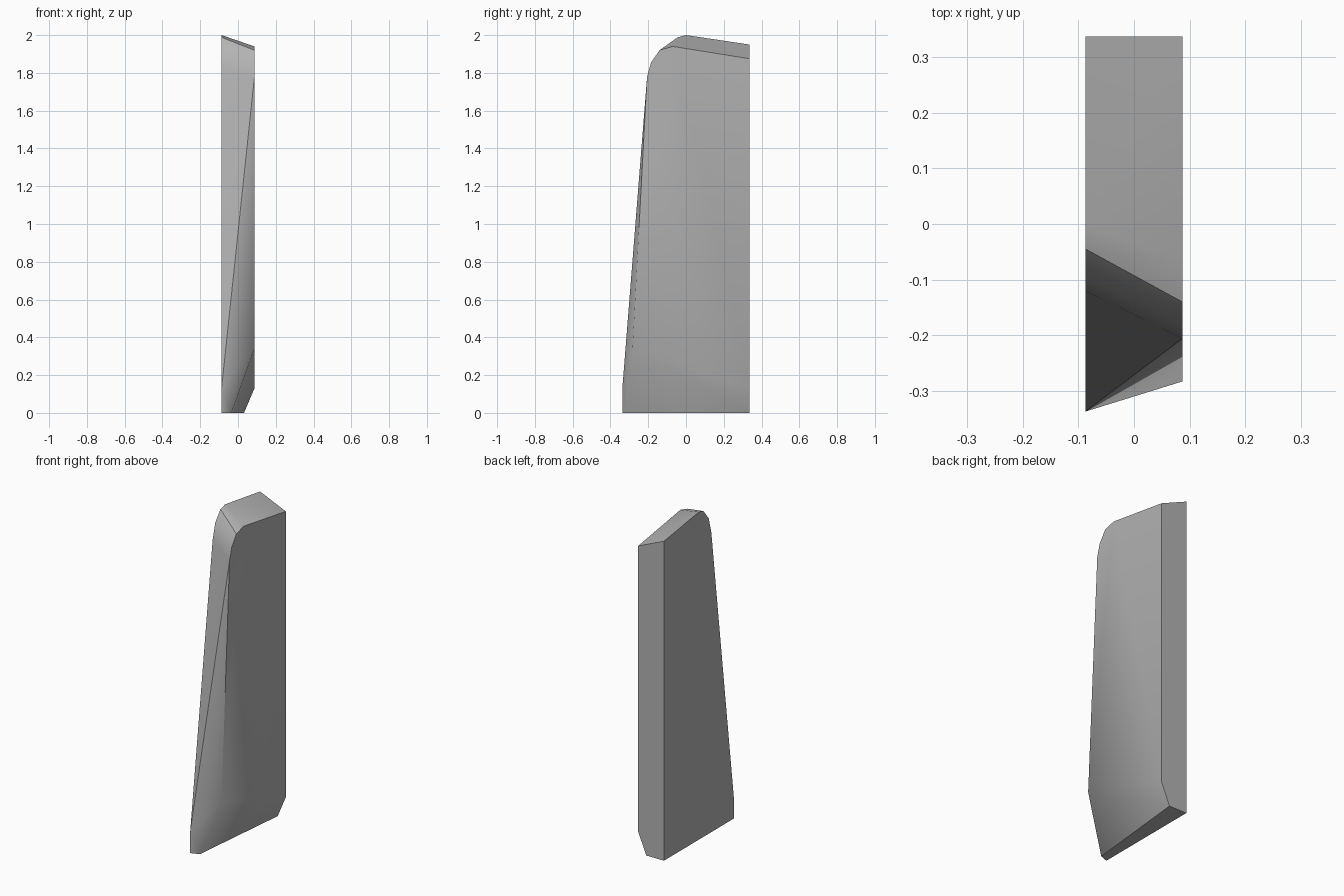
import bpy, bmesh, math

cube = bpy.data.objects.get("Cube")
if cube:
    bpy.data.objects.remove(cube, do_unlink=True)

HALF = 0.087

# Side outlines as (y, z), from the back top over the rounded corner down the front
left_outline = [(0.337, 1.95), (0.0, 2.0), (-0.045, 1.988), (-0.095, 1.925),
                (-0.12, 1.83), (-0.337, 0.13)]
right_outline = [(0.337, 1.875), (-0.07, 1.94), (-0.14, 1.92), (-0.185, 1.855),
                 (-0.206, 1.78), (-0.283, 0.34)]

bm = bmesh.new()
left = [bm.verts.new((-HALF, y, z)) for y, z in left_outline]
right = [bm.verts.new((HALF, y, z)) for y, z in right_outline]

# Foot corners and the slanted undercut on the +x side
left_toe = bm.verts.new((-HALF, -0.337, 0))
left_heel = bm.verts.new((-HALF, 0.337, 0))
under_toe = bm.verts.new((-0.035, -0.318, 0))
under_heel = bm.verts.new((0.032, 0.337, 0))
right_heel = bm.verts.new((HALF, 0.337, 0.13))

# Top and front strip, with the twisted front split along its convex diagonal
for i in range(len(left) - 1):
    a, b, c, d = left[i], left[i + 1], right[i + 1], right[i]
    bm.faces.new((a, b, d))
    bm.faces.new((b, c, d))

# Flat sides, back, base and undercut
bm.faces.new(left + [left_toe, left_heel])
bm.faces.new(right + [right_heel])
bm.faces.new((left[0], left_heel, under_heel, right_heel, right[0]))
bm.faces.new((left_toe, left_heel, under_heel, under_toe))
bm.faces.new((right[-1], under_toe, under_heel))
bm.faces.new((right[-1], under_heel, right_heel))
bm.faces.new((left[-1], left_toe, under_toe))
bm.faces.new((left[-1], under_toe, right[-1]))
bmesh.ops.recalc_face_normals(bm, faces=bm.faces)
bm.verts.index_update()
soft_edge = {right[-1].index, under_toe.index}

mesh = bpy.data.meshes.new("tapered_panel")
bm.to_mesh(mesh)
bm.free()
panel = bpy.data.objects.new("tapered_panel", mesh)
bpy.context.collection.objects.link(panel)

# Plain grey
grey = bpy.data.materials.new("plain_grey")
grey.use_nodes = True
colour = (0.45, 0.45, 0.45, 1)
grey.diffuse_color = colour
grey.node_tree.nodes["Principled BSDF"].inputs["Base Color"].default_value = colour
mesh.materials.append(grey)

# Smooth the soft bends, keep the outline edges crisp
bpy.ops.object.select_all(action="DESELECT")
panel.select_set(True)
bpy.context.view_layer.objects.active = panel
bpy.ops.object.shade_smooth_by_angle(angle=math.radians(38))
for edge in mesh.edges:
    if set(edge.vertices) == soft_edge:
        edge.use_edge_sharp = False
